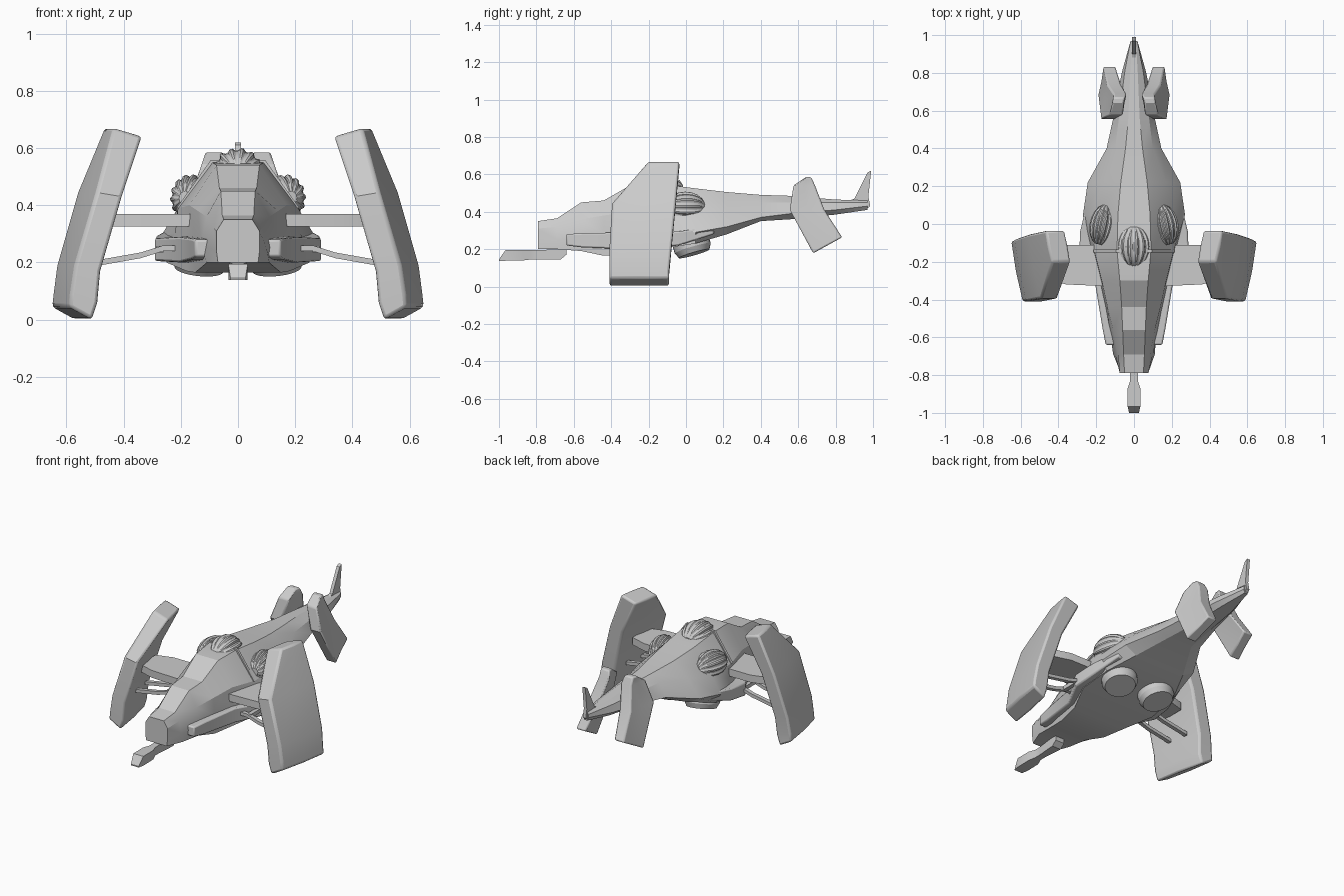
import bpy, bmesh, math
from mathutils import Matrix, Vector

default_cube = bpy.data.objects.get("Cube")
if default_cube:
    bpy.data.objects.remove(default_cube, do_unlink=True)

grey = bpy.data.materials.new("hull grey")
grey.use_nodes = True
grey.diffuse_color = (0.6, 0.6, 0.6, 1)
grey.node_tree.nodes["Principled BSDF"].inputs["Base Color"].default_value = (0.6, 0.6, 0.6, 1)


def finish(name, bm, bevel=0.0, angle=25):
    """Turn a bmesh into a shaded object."""
    bmesh.ops.recalc_face_normals(bm, faces=bm.faces)
    mesh = bpy.data.meshes.new(name)
    bm.to_mesh(mesh)
    bm.free()
    mesh.materials.append(grey)
    obj = bpy.data.objects.new(name, mesh)
    bpy.context.collection.objects.link(obj)
    if bevel:
        mod = obj.modifiers.new("edge softening", "BEVEL")
        mod.width = bevel
        mod.segments = 2
        mod.limit_method = "ANGLE"
        mod.angle_limit = math.radians(40)
    bpy.ops.object.select_all(action="DESELECT")
    obj.select_set(True)
    bpy.context.view_layer.objects.active = obj
    bpy.ops.object.shade_smooth_by_angle(angle=math.radians(angle))
    return obj


def loft(name, rings, bevel=0.0, angle=25):
    """Skin closed rings of equal length and cap both ends."""
    bm = bmesh.new()
    loops = [[bm.verts.new(p) for p in ring] for ring in rings]
    for a, b in zip(loops, loops[1:]):
        for i in range(len(a)):
            j = (i + 1) % len(a)
            bm.faces.new((a[i], a[j], b[j], b[i]))
    bm.faces.new(loops[0])
    bm.faces.new(reversed(loops[-1]))
    return finish(name, bm, bevel, angle)


def box_ring(y, x0, x1, z0, z1):
    return [(x0, y, z0), (x1, y, z0), (x1, y, z1), (x0, y, z1)]


def blade(name, side, levels, toe, bevel):
    """Thick upright plate; each level is z, front y, back y, inner x, thickness, z tilt."""
    rings = []
    for z, front, back, inner, thick, tilt in levels:
        shift = toe * (back - front)
        mid = (front + back) / 2
        rings.append([(side * inner, front, z), (side * (inner + thick), front, z + tilt),
                      (side * (inner + thick + shift * 0.6), mid, z + tilt),
                      (side * (inner + thick + shift), back, z + tilt),
                      (side * (inner + shift), back, z),
                      (side * (inner + shift * 0.4), mid, z)])
    return loft(name, rings, bevel)


def ribbed_dome(name, centre, radii, roll=0.0, ribs=14):
    """Ball with raised bands running from front to back."""
    bm = bmesh.new()
    rings = []
    steps = 10
    count = ribs * 4
    for k in range(1, steps):
        t = math.pi * k / steps
        ring = []
        for i in range(count):
            a = math.tau * i / count
            r = math.sin(t) * (1.0 if i % 4 < 2 else 0.9)
            p = Vector((r * math.cos(a), -math.cos(t), r * math.sin(a)))
            ring.append(bm.verts.new(p))
        rings.append(ring)
    for a, b in zip(rings, rings[1:]):
        for i in range(count):
            j = (i + 1) % count
            bm.faces.new((a[i], a[j], b[j], b[i]))
    bm.faces.new(rings[0])
    bm.faces.new(rings[-1])
    bm.transform(Matrix.Translation(centre) @ Matrix.Rotation(roll, 4, "Z")
                 @ Matrix.Diagonal((*radii, 1)))
    return finish(name, bm)


# Hull: y, then (x, z) of roof edge, shoulder, flank and belly edge
sections = [
    (-.79, (.05, .35), (.075, .31), (.075, .24), (.07, .2)),
    (-.69, (.055, .365), (.085, .32), (.1, .25), (.11, .2)),
    (-.56, (.06, .45), (.11, .36), (.13, .26), (.12, .19)),
    (-.44, (.065, .46), (.14, .38), (.15, .28), (.15, .165)),
    (-.3, (.075, .54), (.17, .4), (.18, .3), (.18, .17)),
    (-.14, (.09, .55), (.21, .39), (.22, .3), (.25, .2)),
    (.05, (.085, .525), (.21, .39), (.27, .29), (.24, .23)),
    (.22, (.07, .505), (.17, .42), (.245, .32), (.17, .28)),
    (.4, (.045, .49), (.1, .45), (.145, .37), (.08, .35)),
    (.56, (.03, .485), (.08, .45), (.11, .39), (.06, .36)),
    (.8, (.02, .465), (.05, .45), (.065, .41), (.04, .385)),
    (.97, (.01, .46), (.018, .45), (.018, .43), (.01, .41)),
]
hull_rings = []
for y, *half in sections:
    right = [(x, y, z) for x, z in half]
    left = [(-x, y, z) for x, z in reversed(half)]
    hull_rings.append(right + left)
loft("hull", hull_rings, angle=20)

# Raised frame at the back of the cockpit
loft("canopy_frame", [[(s * x, y, z) for s, x, z in (
    (1, .095, .558), (1, .215, .39), (-1, .215, .39), (-1, .095, .558))]
    for y in (-.15, -.135)])

# Tail fin, swept back
fin_rings = []
for w in (-.01, .01):
    fin_rings.append([(w, y, z) for y, z in (
        (.85, .45), (.9, .47), (.97, .61), (.99, .62), (.975, .48), (.985, .43), (.96, .41), (.87, .4))])
loft("tail_fin", fin_rings)

# Nose gun with narrow neck and slanted muzzle
loft("nose_gun", [box_ring(y, -w, w, low, high) for y, w, low, high in (
    (-.64, .03, .17, .2), (-.67, .03, .145, .2), (-.79, .02, .145, .195),
    (-.83, .02, .145, .195), (-.87, .034, .14, .195), (-.965, .034, .138, .195),
    (-1, .026, .138, .145))])

# Ribbed domes
ribbed_dome("top_dome", (0, -.12, .515), (.09, .11, .085))

for side, label in ((1, "left"), (-1, "right")):
    ribbed_dome(label + "_dome", (side * .165, -.005, .425), (.07, .11, .083), side * .2)

    # Side intake running back along the lower hull
    loft(label + "_intake", [box_ring(y, side * .08, side * x, low, high) for y, x, low, high in (
        (-.64, .15, .22, .28), (-.56, .165, .21, .285), (-.32, .205, .2, .29),
        (-.16, .29, .205, .285), (-.04, .285, .22, .295), (.15, .24, .28, .32))], 0.008)

    # Main blade, leaning inward at the top
    blade(label + "_main_blade", side, (
        (0, -.41, -.09, .51, .08, .045), (.06, -.41, -.09, .49, .095, .03),
        (.17, -.41, -.08, .48, .09, .02), (.43, -.395, -.055, .405, .09, .015),
        (.64, -.2, -.035, .335, .1, .03)), .19, .012)

    # Upper arm
    loft(label + "_upper_arm", [
        [(side * x, front, .325), (side * x, back, .325), (side * x, back, .37), (side * x, front, .37)]
        for x, front, back in ((.12, -.33, -.11), (.36, -.32, -.11), (.46, -.29, -.14))])

    # Pair of slim lower struts with a cross bar
    for y, place in ((-.28, "front"), (-.16, "rear")):
        loft(label + "_" + place + "_strut", [
            [(side * x, y - .012, z - .01), (side * x, y + .012, z - .01),
             (side * x, y + .012, z + .01), (side * x, y - .012, z + .01)]
            for x, z in ((.18, .25), (.26, .25), (.34, .225), (.51, .195))])
    loft(label + "_strut_cross_bar", [box_ring(y, side * .26, side * .285, .235, .258)
                                      for y in (-.28, -.16)])

    # Tail blade, raked backward toward the bottom
    blade(label + "_tail_blade", side, (
        (.2, .68, .835, .125, .065, 0), (.41, .555, .74, .1, .075, 0),
        (.54, .575, .69, .06, .07, 0), (.585, .64, .67, .055, .06, 0)), -.18, .008)
    tail = bpy.data.objects[label + "_tail_blade"]
    for v in tail.data.vertices:
        if v.co.z < .3:
            v.co.z += (.72 - v.co.y) * -.55 + .0

    # Belly thruster disc, tilted with the rising belly
    bm = bmesh.new()
    bmesh.ops.create_cone(bm, cap_ends=True, segments=32, radius1=.085, radius2=.1, depth=.03)
    bmesh.ops.create_cone(bm, cap_ends=True, segments=32, radius1=.1, radius2=.1, depth=.06,
                          matrix=Matrix.Translation((0, 0, .045)))
    bm.transform(Matrix.Translation((side * .135, .04, .19)) @ Matrix.Rotation(.28, 4, "X")
                 @ Matrix.Rotation(-side * .1, 4, "Y"))
    finish(label + "_belly_disc", bm)
